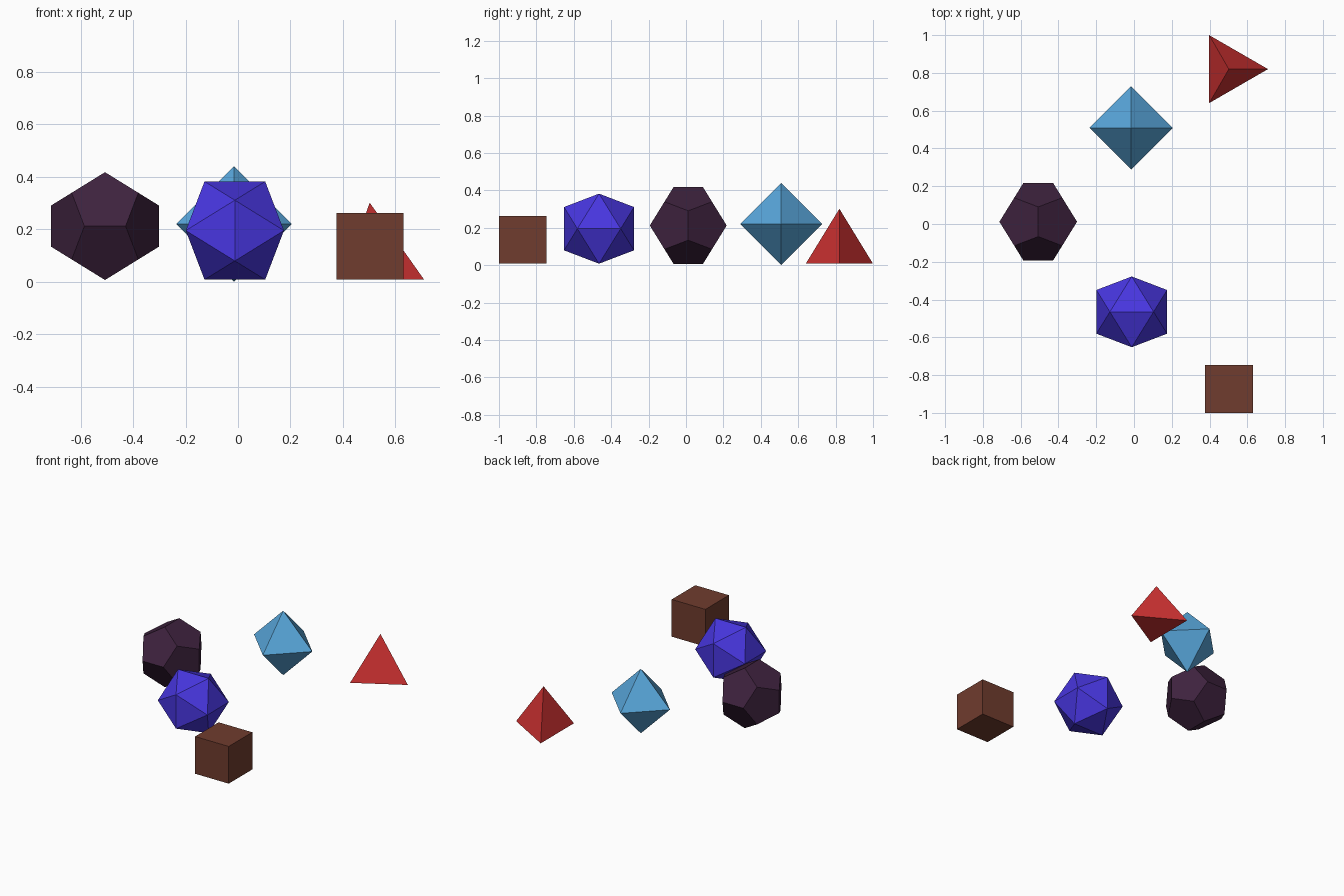
import bpy, bmesh, math
from itertools import product
from mathutils import Vector

if "Cube" in bpy.data.objects:
    bpy.data.objects.remove(bpy.data.objects["Cube"])

R = 0.22                       # shared circumradius of all five solids
PHI = (1 + math.sqrt(5)) / 2


def cyclic(a, b, c):
    """All sign variants and cyclic shifts of a point."""
    pts = set()
    for s, t, u in product((1, -1), repeat=3):
        p = (s * a + 0.0, t * b + 0.0, u * c + 0.0)
        pts |= {p, (p[1], p[2], p[0]), (p[2], p[0], p[1])}
    return sorted(pts)


def solid(name, points, location, srgb):
    """Convex hull of the points scaled to radius R, with flat merged faces."""
    bm = bmesh.new()
    for p in points:
        bm.verts.new(Vector(p).normalized() * R)
    bmesh.ops.convex_hull(bm, input=bm.verts[:])
    bmesh.ops.dissolve_limit(bm, angle_limit=0.02, verts=bm.verts[:], edges=bm.edges[:])
    bmesh.ops.recalc_face_normals(bm, faces=bm.faces[:])
    mesh = bpy.data.meshes.new(name)
    bm.to_mesh(mesh)
    bm.free()
    mat = bpy.data.materials.new(name + "_colour")
    mat.diffuse_color = [((c / 255 + 0.055) / 1.055) ** 2.4 for c in srgb] + [1]
    mat.use_nodes = True
    mat.node_tree.nodes["Principled BSDF"].inputs["Base Color"].default_value = mat.diffuse_color
    mesh.materials.append(mat)
    obj = bpy.data.objects.new(name, mesh)
    obj.location = location
    bpy.context.collection.objects.link(obj)


cube = list(product((1, -1), repeat=3))

# Tetrahedron: flat base with one corner towards +x
base = [(math.cos(a) * math.sqrt(8) / 3, math.sin(a) * math.sqrt(8) / 3, -1 / 3)
        for a in (0, math.tau / 3, -math.tau / 3)]
solid("tetrahedron", base + [(0, 0, 1)], (0.502, 0.82, R / 3 + 0.008), (208, 50, 50))

# Octahedron: balanced on a corner
solid("octahedron", cyclic(1, 0, 0), (-0.015, 0.509, R), (88, 166, 218))

# Dodecahedron: resting on an edge that runs front to back
solid("dodecahedron", cube + cyclic(0, 1 / PHI, PHI), (-0.507, 0.012, 0.212), (62, 34, 62))

# Icosahedron: resting on an edge that runs left to right
solid("icosahedron", cyclic(1, 0, PHI), (-0.012, -0.465, 0.195), (72, 54, 224))

# Cube: square to the axes
solid("cube", cube, (0.503, -0.873, 0.135), (112, 60, 46))
